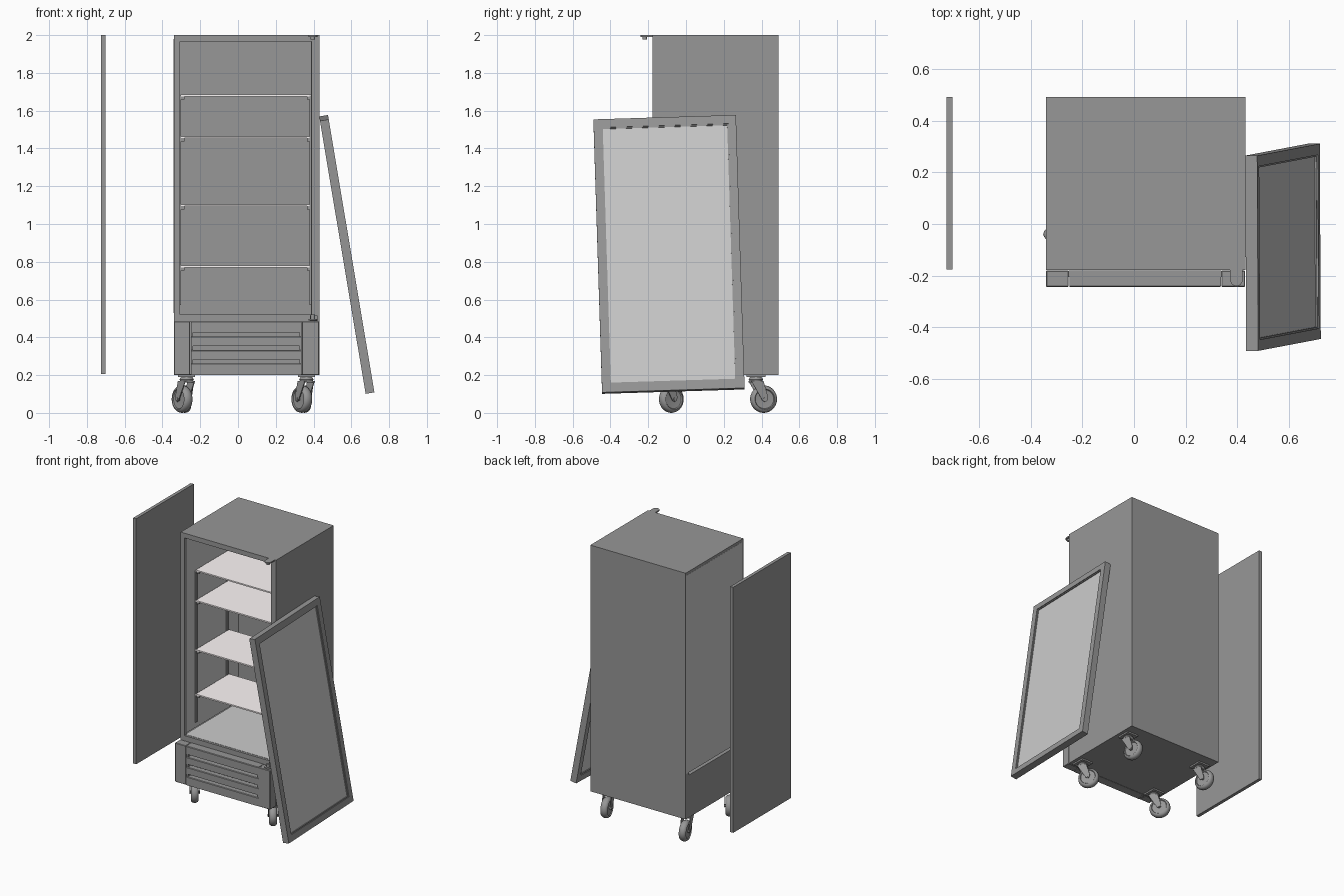
import bpy, bmesh, math
from mathutils import Matrix, Vector

if "Cube" in bpy.data.objects:
    bpy.data.objects.remove(bpy.data.objects["Cube"])


def material(name, colour):
    m = bpy.data.materials.new(name)
    m.diffuse_color = (*colour, 1)
    m.use_nodes = True
    m.node_tree.nodes["Principled BSDF"].inputs["Base Color"].default_value = m.diffuse_color
    return m


GREY = material("dark_grey", (0.31, 0.31, 0.31))
LIGHT = material("light_liner", (0.8, 0.8, 0.8))
SHELF = material("shelf_white", (1.0, 0.95, 0.95))
GLASS = material("door_grey", (0.7, 0.7, 0.7))


def finish(name, bm, mat=None, matrix=None, smooth=False):
    bmesh.ops.recalc_face_normals(bm, faces=bm.faces)
    me = bpy.data.meshes.new(name)
    bm.to_mesh(me)
    bm.free()
    ob = bpy.data.objects.new(name, me)
    bpy.context.collection.objects.link(ob)
    me.materials.append(mat or GREY)
    if matrix:
        ob.matrix_world = matrix
    if smooth:
        bpy.ops.object.select_all(action='DESELECT')
        ob.select_set(True)
        bpy.context.view_layer.objects.active = ob
        bpy.ops.object.shade_smooth_by_angle(angle=math.radians(35))
    return ob


def box(name, x, y, z, mat=None, matrix=None, bevel=0):
    """Box from (min, max) ranges."""
    bm = bmesh.new()
    lo, hi = zip(x, y, z)
    size = [b - a for a, b in zip(lo, hi)]
    mid = [(a + b) / 2 for a, b in zip(lo, hi)]
    bmesh.ops.create_cube(bm, size=1, matrix=Matrix.Translation(mid) @ Matrix.Diagonal((*size, 1)))
    if bevel:
        bmesh.ops.bevel(bm, geom=bm.edges[:], offset=bevel, segments=1, affect='EDGES')
    return finish(name, bm, mat, matrix)


def prism(name, pts, axis, start, end, matrix=None):
    """Extrude a 2D outline along an axis (0 = x, 2 = z)."""
    bm = bmesh.new()
    place = (lambda p: (start, p[0], p[1])) if axis == 0 else (lambda p: (p[0], p[1], start))
    face = bm.faces.new([bm.verts.new(place(p)) for p in pts])
    move = Vector((0, 0, 0))
    move[axis] = end - start
    new = bmesh.ops.extrude_face_region(bm, geom=[face])["geom"]
    bmesh.ops.translate(bm, verts=[v for v in new if isinstance(v, bmesh.types.BMVert)], vec=move)
    return finish(name, bm, None, matrix, True)


def lathe(name, profile, matrix, segments=36):
    """Revolve (radius, height) points around local z."""
    bm = bmesh.new()
    vs = [bm.verts.new((r, 0, h)) for r, h in profile]
    es = [bm.edges.new(p) for p in zip(vs, vs[1:])]
    bmesh.ops.spin(bm, geom=vs + es, cent=(0, 0, 0), axis=(0, 0, 1), angle=math.tau, steps=segments)
    bmesh.ops.remove_doubles(bm, verts=bm.verts, dist=1e-5)
    return finish(name, bm, None, matrix, True)


def frame(name, outer, inner, t0, t1, matrix):
    """Rectangular ring in local xz, between local y = t0 and t1, mitred corners."""
    bm = bmesh.new()
    def loop(r, t):
        a, b, c, d = r
        return [bm.verts.new(p) for p in ((a, t, c), (b, t, c), (b, t, d), (a, t, d))]
    loops = [loop(outer, t0), loop(outer, t1), loop(inner, t1), loop(inner, t0)]
    for l, m in zip(loops, loops[1:] + loops[:1]):
        for i in range(4):
            j = (i + 1) % 4
            bm.faces.new((l[i], l[j], m[j], m[i]))
    return finish(name, bm, None, matrix)


# Cabinet shell
box("right_wall", (0.39, 0.431), (-0.175, 0.49), (0.2, 2.0))
box("roof", (-0.34, 0.431), (-0.175, 0.49), (1.97, 2.0))
box("back_wall", (-0.34, 0.431), (0.45, 0.49), (0.2, 2.0))
box("compressor_housing", (-0.34, 0.431), (-0.175, 0.49), (0.2, 0.51))
frame("front_frame", (-0.34, 0.431, 0.485, 2.0), (-0.308, 0.392, 0.52, 1.965), -0.177, -0.15, Matrix())

# Inner liner, exposed on the left
box("left_liner", (-0.341, -0.31), (-0.16, 0.487), (0.53, 1.98), LIGHT)
box("right_liner", (0.386, 0.392), (-0.16, 0.45), (0.52, 1.97), LIGHT)
box("liner_floor", (-0.315, 0.392), (-0.16, 0.455), (0.505, 0.522), LIGHT)

# Shelves, supports and clips
for i, z in enumerate((0.775, 1.1, 1.46, 1.682)):
    box(f"shelf_{i}", (-0.304, 0.388), (-0.055, 0.33), (z - 0.006, z + 0.004), SHELF)
    for x in (-0.302, 0.364):
        for y in (-0.05, 0.31):
            box(f"shelf_clip_{i}", (x, x + 0.02), (y, y + 0.02), (z - 0.022, z - 0.006))
for x in (-0.31, 0.378):
    for y in (-0.055, 0.305):
        box("shelf_upright", (x, x + 0.008), (y, y + 0.025), (0.57, 1.68))

# Base grille and corner covers
box("base_left_cover", (-0.34, -0.253), (-0.243, -0.18), (0.2, 0.485), bevel=0.003)
box("base_right_cover", (0.338, 0.43), (-0.243, -0.18), (0.2, 0.485), bevel=0.003)
box("grille_back", (-0.253, 0.338), (-0.205, -0.18), (0.202, 0.483))
for a, b in ((0.2, 0.262), (0.282, 0.332), (0.354, 0.405), (0.426, 0.485)):
    # Louvre tops slope back into the slot
    prism("grille_slat", [(-0.243, a), (-0.243, b - 0.004), (-0.239, b), (-0.181, b), (-0.181, a + 0.006)],
          0, -0.249, 0.334)
for x in (-0.25, 0.325):
    box("grille_end", (x, x + 0.012), (-0.239, -0.19), (0.2, 0.483))

# Door hinges
def hinge(name, z, pin0, pin1):
    arc = [(0.396 + 0.024 * math.cos(a), -0.216 - 0.024 * math.sin(a))
           for a in (math.pi * k / 12 for k in range(13))]
    prism(name, [(0.42, -0.17)] + arc + [(0.372, -0.17)], 2, z, z + 0.009)
    lathe(name + "_pin", [(0, pin0), (0.012, pin0), (0.012, pin1), (0, pin1)],
          Matrix.Translation((0.396, -0.218, 0)), 20)

hinge("top_hinge", 1.991, 1.977, 1.993)
hinge("bottom_hinge", 0.488, 0.49, 0.52)
box("bottom_hinge_plate", (0.382, 0.42), (-0.186, -0.175), (0.487, 0.515))

# Removed side panel standing to the left
box("side_panel", (-0.725, -0.701), (-0.175, 0.49), (0.205, 2.0))

# Door leaning against the right side (local z up, local y across, local x thickness)
lean = (Matrix.Translation((0.576, -0.09, 0.839)) @ Matrix.Rotation(math.radians(-9.5), 4, 'Y')
        @ Matrix.Rotation(math.radians(1.8), 4, 'X'))
turn = lean @ Matrix.Rotation(math.radians(90), 4, 'Z')
w, h = 0.3775, 0.733
frame("door_frame", (-w, w, -h, h), (-w + 0.042, w - 0.042, -h + 0.045, h - 0.045), -0.0235, 0.0235, turn)
frame("door_gasket", (-w + 0.041, w - 0.041, -h + 0.044, h - 0.044),
      (-w + 0.048, w - 0.048, -h + 0.052, h - 0.052), -0.018, 0.018, turn)
box("door_panel", (-0.012, 0.012), (-w + 0.042, w - 0.042), (-h + 0.045, h - 0.045), GLASS, lean)

# Casters: swivel stem at the local origin, wheel trailing towards local +y
def caster(name, x, y, yaw):
    base = Matrix.Translation((x, y, 0)) @ Matrix.Rotation(math.radians(yaw), 4, 'Z')
    hub = base @ Matrix.Translation((0, 0.042, 0.073)) @ Matrix.Rotation(math.radians(90), 4, 'Y')
    half = [(0, 0.018), (0.03, 0.018), (0.05, 0.02), (0.054, 0.026), (0.063, 0.023), (0.07, 0.014), (0.073, 0)]
    lathe(name + "_wheel", half + [(r, -t) for r, t in half[-2::-1]], hub)
    lathe(name + "_axle", [(0, -0.036), (0.009, -0.036), (0.009, 0.036), (0, 0.036)], hub, 16)
    lathe(name + "_swivel", [(0, 0.168), (0.034, 0.168), (0.038, 0.178), (0.03, 0.19), (0, 0.19)], base)
    side = [(-0.032, 0.168), (0.034, 0.168), (0.058, 0.085), (0.056, 0.066), (0.042, 0.058), (0.028, 0.066)]
    for s in (-1, 1):
        prism(name + "_fork", side, 0, s * 0.028, s * 0.033, base)
    box(name + "_fork_bridge", (-0.033, 0.033), (-0.032, 0.034), (0.16, 0.17), None, base)
    box(name + "_plate", (x - 0.045, x + 0.045), (y - 0.05, y + 0.05), (0.189, 0.201))

for label, x in (("left", -0.272), ("right", 0.362)):
    caster(f"front_{label}_caster", x, -0.112, 35)
    caster(f"rear_{label}_caster", x, 0.37, 14)
